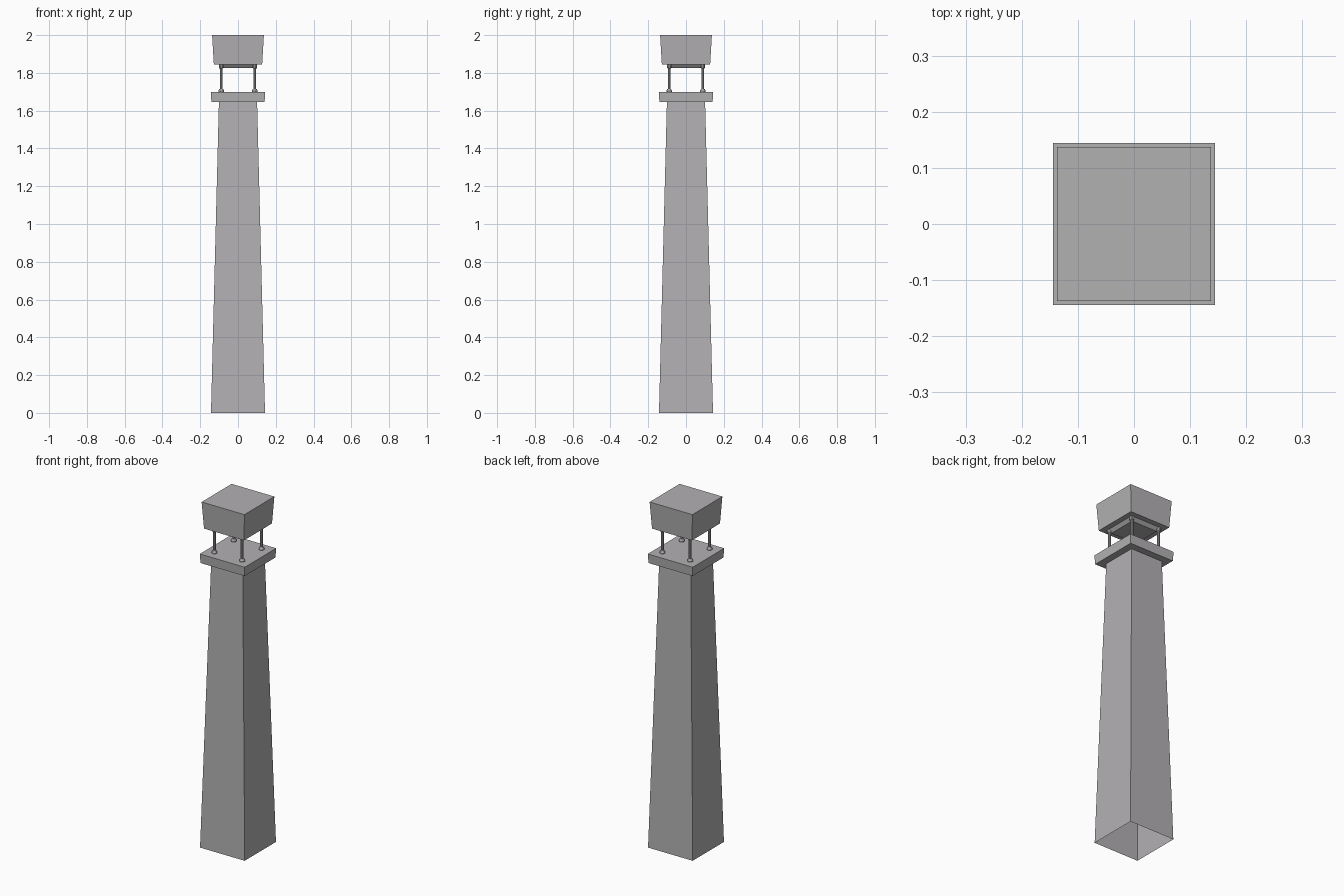
import bpy, bmesh, math

if "Cube" in bpy.data.objects:
    bpy.data.objects.remove(bpy.data.objects["Cube"])

stone = bpy.data.materials.new("grey_stone")
stone.diffuse_color = (0.45, 0.44, 0.45, 1)
stone.use_nodes = True
stone.node_tree.nodes["Principled BSDF"].inputs["Base Color"].default_value = stone.diffuse_color


def finish(name, bm):
    bmesh.ops.recalc_face_normals(bm, faces=bm.faces)
    mesh = bpy.data.meshes.new(name)
    bm.to_mesh(mesh)
    bm.free()
    mesh.materials.append(stone)
    obj = bpy.data.objects.new(name, mesh)
    bpy.context.collection.objects.link(obj)
    return obj


def square_block(name, z0, half0, z1, half1, open_bottom=False):
    """Square block that tapers from half0 at z0 to half1 at z1."""
    bm = bmesh.new()
    low, high = [[bm.verts.new((sx * h, sy * h, z))
                  for sx, sy in ((-1, -1), (1, -1), (1, 1), (-1, 1))]
                 for z, h in ((z0, half0), (z1, half1))]
    for i in range(4):
        j = (i + 1) % 4
        bm.faces.new((low[i], low[j], high[j], high[i]))
    bm.faces.new(high)
    if not open_bottom:
        bm.faces.new(low[::-1])
    return finish(name, bm)


def turned_post(name, x, y, profile, sides=10):
    """Round post turned from (radius, z) points."""
    bm = bmesh.new()
    rings = [[bm.verts.new((x + r * math.cos(math.tau * i / sides),
                            y + r * math.sin(math.tau * i / sides), z))
              for i in range(sides)] for r, z in profile]
    for a, b in zip(rings, rings[1:]):
        for i in range(sides):
            j = (i + 1) % sides
            bm.faces.new((a[i], a[j], b[j], b[i]))
    bm.faces.new(rings[0][::-1])
    bm.faces.new(rings[-1])
    return finish(name, bm)


# Tapered hollow shaft, ledge, and the cap with its bevelled soffit
square_block("shaft", 0, 0.143, 1.65, 0.101, open_bottom=True)
square_block("ledge", 1.647, 0.141, 1.70, 0.144)
square_block("cap_soffit", 1.826, 0.082, 1.848, 0.10)
square_block("cap", 1.845, 0.128, 2.0, 0.137)

# Four slim posts with a foot and a collar
post = [(0.015, 1.698), (0.015, 1.706), (0.011, 1.714), (0.0075, 1.716),
        (0.0075, 1.822), (0.011, 1.825), (0.012, 1.835), (0.012, 1.846)]
for side, sx in (("left", -1), ("right", 1)):
    for end, sy in (("front", -1), ("back", 1)):
        turned_post(f"post_{end}_{side}", sx * 0.089, sy * 0.089, post)
